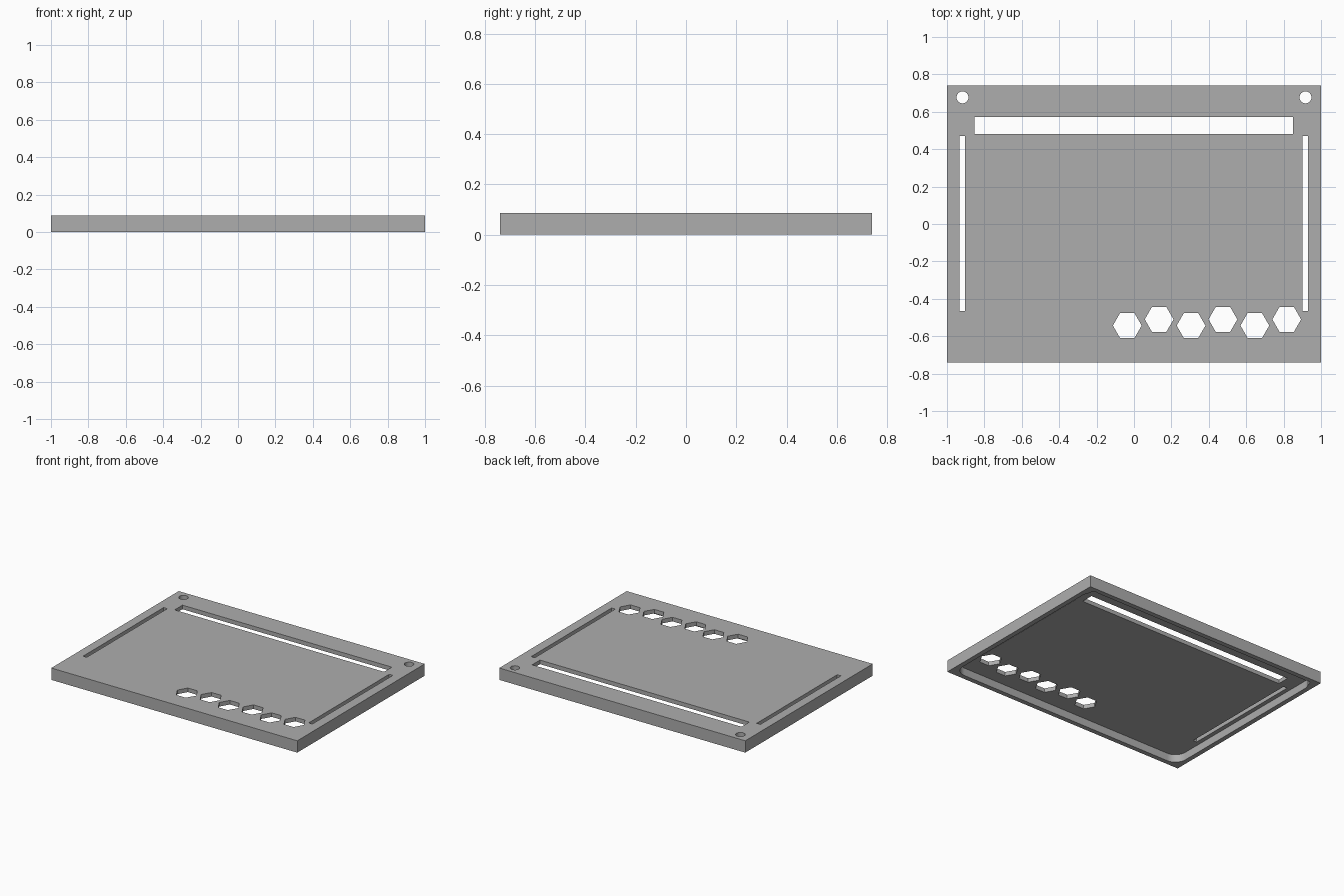
import bpy, bmesh
from math import pi, cos, sin

cube = bpy.data.objects.get("Cube")
if cube:
    bpy.data.objects.remove(cube, do_unlink=True)

HEIGHT, FLOOR = 0.087, 0.03
HALF_X, HALF_Y = 1.0, 0.74
WALL, RADIUS = 0.035, 0.085

grey = bpy.data.materials.new("matte grey")
grey.use_nodes = True
colour = (0.42, 0.42, 0.42, 1)
grey.diffuse_color = colour
grey.node_tree.nodes["Principled BSDF"].inputs["Base Color"].default_value = colour


def prism(bm, outline, z0, z1):
    """Extrude a closed outline from z0 to z1."""
    face = bm.faces.new([bm.verts.new((x, y, z0)) for x, y in outline])
    top = bmesh.ops.extrude_face_region(bm, geom=[face])["geom"]
    verts = [g for g in top if isinstance(g, bmesh.types.BMVert)]
    bmesh.ops.translate(bm, verts=verts, vec=(0, 0, z1 - z0))


def rect(x0, x1, y0, y1):
    return [(x0, y0), (x1, y0), (x1, y1), (x0, y1)]


def polygon(x, y, r, n):
    return [(x + r * cos(2 * pi * i / n), y + r * sin(2 * pi * i / n)) for i in range(n)]


def rounded_rect(hx, hy, r, steps=10):
    points = []
    for corner, (sx, sy) in enumerate([(1, 1), (-1, 1), (-1, -1), (1, -1)]):
        for i in range(steps + 1):
            a = (corner + i / steps) * pi / 2
            points.append((sx * (hx - r) + r * cos(a), sy * (hy - r) + r * sin(a)))
    return points


def build(name, outlines, z0, z1):
    bm = bmesh.new()
    for outline in outlines:
        prism(bm, outline, z0, z1)
    bmesh.ops.recalc_face_normals(bm, faces=bm.faces)
    mesh = bpy.data.meshes.new(name)
    bm.to_mesh(mesh)
    bm.free()
    mesh.materials.append(grey)
    obj = bpy.data.objects.new(name, mesh)
    bpy.context.collection.objects.link(obj)
    return obj


# Outer block and the rounded recess under it
panel = build("cover_panel", [rect(-HALF_X, HALF_X, -HALF_Y, HALF_Y)], 0, HEIGHT)
recess = build("recess_cutter", [rounded_rect(HALF_X - WALL, HALF_Y - WALL, RADIUS)],
               -0.1, HEIGHT - FLOOR)

# Openings: long slot, side slits, corner holes, staggered hexagons
openings = [rect(-0.853, 0.85, 0.482, 0.573),
            rect(-0.934, -0.904, -0.465, 0.47),
            rect(0.9, 0.93, -0.465, 0.47)]
openings += [polygon(s * 0.917, 0.677, 0.032, 32) for s in (-1, 1)]
openings += [polygon(-0.036 + 0.1705 * i, -0.51 if i % 2 else -0.543, 0.077, 6)
             for i in range(6)]
holes = build("opening_cutter", openings, -0.1, 0.2)

# Cut, bake the result and drop the cutters
for cutter in (recess, holes):
    cutter.hide_render = True
    mod = panel.modifiers.new(cutter.name, 'BOOLEAN')
    mod.operation = 'DIFFERENCE'
    mod.solver = 'EXACT'
    mod.object = cutter
bpy.context.view_layer.update()
baked = bpy.data.meshes.new_from_object(
    panel.evaluated_get(bpy.context.evaluated_depsgraph_get()))
panel.modifiers.clear()
panel.data = baked
for cutter in (recess, holes):
    bpy.data.objects.remove(cutter, do_unlink=True)

# Smooth only the small curved walls
bpy.context.view_layer.objects.active = panel
panel.select_set(True)
bpy.ops.object.shade_smooth_by_angle(angle=pi / 6)
